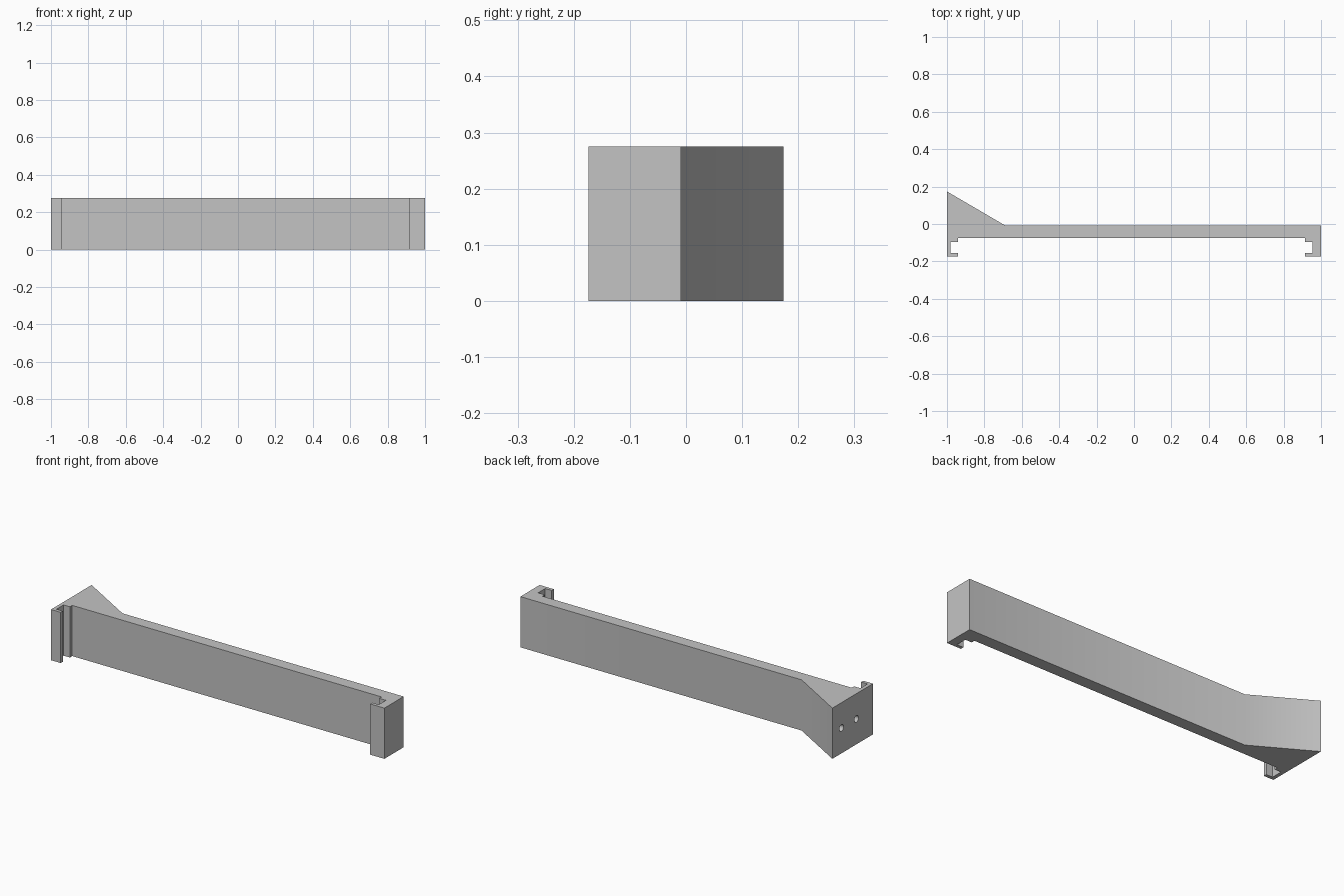
import bpy, bmesh, math
from mathutils import Matrix

if "Cube" in bpy.data.objects:
    bpy.data.objects.remove(bpy.data.objects["Cube"])

HEIGHT = 0.275

grey = bpy.data.materials.new("light_grey")
grey.diffuse_color = (0.55, 0.55, 0.55, 1.0)
grey.use_nodes = True
grey.node_tree.nodes["Principled BSDF"].inputs["Base Color"].default_value = grey.diffuse_color


def make_object(name, bm):
    bmesh.ops.recalc_face_normals(bm, faces=bm.faces)
    mesh = bpy.data.meshes.new(name)
    bm.to_mesh(mesh)
    bm.free()
    mesh.materials.append(grey)
    obj = bpy.data.objects.new(name, mesh)
    bpy.context.collection.objects.link(obj)
    return obj


# Plan outline: long bar, wedge at the left end, hooked clip at each end
outline = [
    (-1.0, 0.174), (-1.0, -0.174),
    # left hook and step
    (-0.942, -0.174), (-0.942, -0.156), (-0.98, -0.156),
    (-0.98, -0.095), (-0.942, -0.095), (-0.942, -0.075),
    # right step and hook
    (0.915, -0.075), (0.915, -0.095), (0.954, -0.095),
    (0.954, -0.156), (0.915, -0.156), (0.915, -0.174),
    (1.0, -0.174), (1.0, -0.009),
    # foot of the wedge
    (-0.687, -0.009),
]
bm = bmesh.new()
base = bm.faces.new([bm.verts.new((x, y, 0)) for x, y in outline])
top = bmesh.ops.extrude_face_region(bm, geom=[base])
bmesh.ops.translate(bm, vec=(0, 0, HEIGHT),
                    verts=[v for v in top["geom"] if isinstance(v, bmesh.types.BMVert)])
bracket = make_object("clip_bar", bm)

# Two blind screw holes in the wedge's end face
bm = bmesh.new()
for y in (0.096, -0.032):
    place = Matrix.Translation((-1.0, y, HEIGHT / 2)) @ Matrix.Rotation(math.pi / 2, 4, 'Y')
    bmesh.ops.create_cone(bm, cap_ends=True, segments=32, radius1=0.018,
                          radius2=0.018, depth=0.16, matrix=place)
cutter = make_object("screw_hole_cutter", bm)
cutter.hide_render = True

cut = bracket.modifiers.new("screw_holes", 'BOOLEAN')
cut.operation = 'DIFFERENCE'
cut.solver = 'EXACT'
cut.object = cutter
bpy.context.view_layer.objects.active = bracket
bracket.select_set(True)
bpy.ops.object.modifier_apply(modifier=cut.name)
bpy.data.objects.remove(cutter)

# Soft bend at the wedge, crisp edges elsewhere
bpy.ops.object.shade_smooth_by_angle(angle=math.radians(35))
